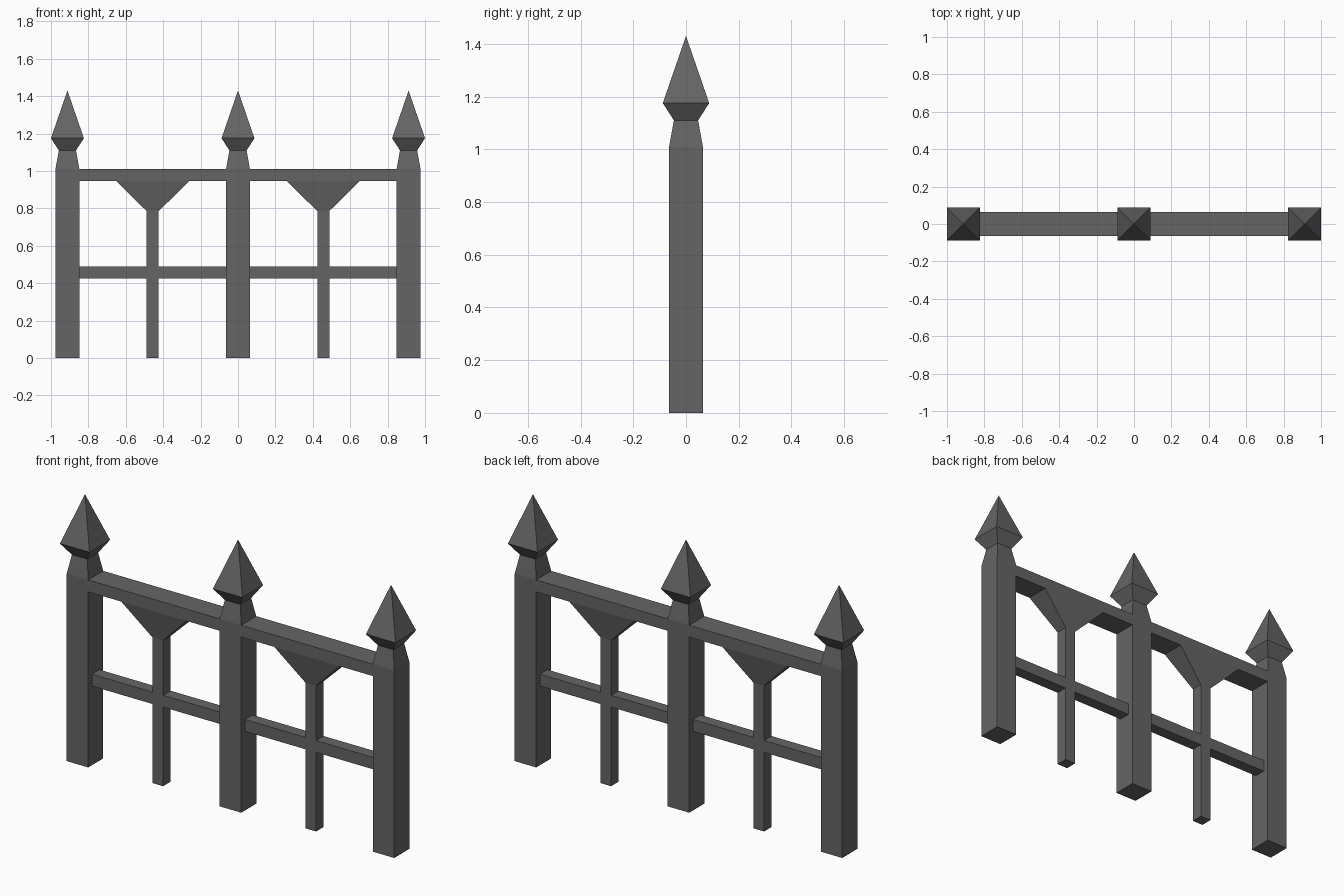
import bpy
import bmesh

if "Cube" in bpy.data.objects:
    bpy.data.objects.remove(bpy.data.objects["Cube"])

# Dark iron finish
iron = bpy.data.materials.new("dark_iron")
iron.diffuse_color = (0.13, 0.13, 0.13, 1)
iron.use_nodes = True
iron.node_tree.nodes["Principled BSDF"].inputs["Base Color"].default_value = iron.diffuse_color


def loft(name, x, sections):
    """Stack rectangular sections (half_x, half_y, z); half_x = 0 makes a point."""
    bm = bmesh.new()
    rings = []
    for hx, hy, z in sections:
        if hx == 0:
            rings.append([bm.verts.new((x, 0, z))] * 4)
        else:
            rings.append([bm.verts.new((x + sx * hx, sy * hy, z))
                          for sx, sy in ((-1, -1), (1, -1), (1, 1), (-1, 1))])
    bm.faces.new(rings[0][::-1])
    for low, high in zip(rings, rings[1:]):
        for i in range(4):
            j = (i + 1) % 4
            quad = [low[i], low[j], high[j], high[i]]
            bm.faces.new(list(dict.fromkeys(quad)))
    if len(set(rings[-1])) == 4:
        bm.faces.new(rings[-1])
    bmesh.ops.recalc_face_normals(bm, faces=bm.faces)
    mesh = bpy.data.meshes.new(name)
    bm.to_mesh(mesh)
    bm.free()
    mesh.materials.append(iron)
    obj = bpy.data.objects.new(name, mesh)
    bpy.context.collection.objects.link(obj)
    return obj


POST_X = 0.912      # outer post centre
POST = 0.064        # half thickness of posts and top rail
SLIM = 0.032        # half thickness of pickets and middle rail
BAY_X = POST_X / 2  # centre of each bay

# Main posts with tapered neck and spearhead finial
for label, x in (("left", -POST_X), ("middle", 0), ("right", POST_X)):
    loft(f"post_{label}", x, [
        (POST, POST, 0), (POST, POST, 1.01), (0.046, 0.046, 1.11),
        (0.088, 0.088, 1.175), (0, 0, 1.43)])

for label, side in (("left", -1), ("right", 1)):
    x = side * BAY_X
    bay_half = BAY_X - POST

    # Top rail, flush with the posts
    loft(f"top_rail_{label}", x, [(bay_half, POST, 0.946), (bay_half, POST, 1.01)])

    # Slim picket flaring into a bracket under the top rail
    loft(f"picket_{label}", x, [
        (SLIM, SLIM, 0), (SLIM, SLIM, 0.785), (0.195, POST, 0.946)])

    # Middle rail, one piece either side of the picket
    piece_half = (bay_half - SLIM) / 2
    for part, s in (("outer", side), ("inner", -side)):
        loft(f"middle_rail_{label}_{part}", x + s * (SLIM + piece_half),
             [(piece_half, SLIM, 0.426), (piece_half, SLIM, 0.49)])
